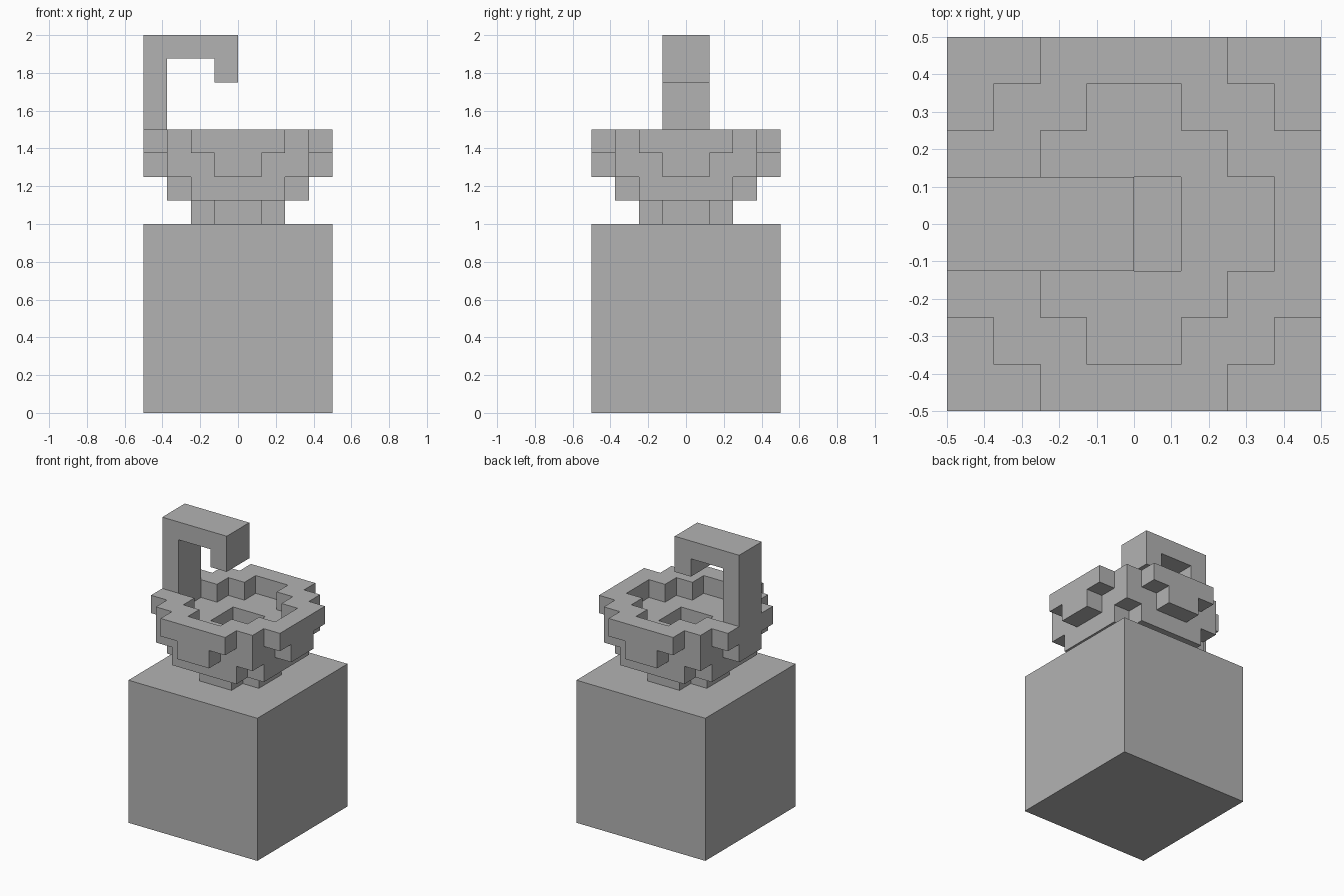
import bpy
import bmesh
from mathutils import Vector

CELL = 0.125

default = bpy.data.objects.get("Cube")
if default:
    bpy.data.objects.remove(default, do_unlink=True)

stone = bpy.data.materials.new("plain grey")
stone.use_nodes = True
grey = (0.45, 0.45, 0.45, 1.0)
stone.diffuse_color = grey
stone.node_tree.nodes["Principled BSDF"].inputs["Base Color"].default_value = grey


def finish(name, bm):
    bmesh.ops.remove_doubles(bm, verts=bm.verts, dist=0.0001)
    bmesh.ops.recalc_face_normals(bm, faces=bm.faces)
    mesh = bpy.data.meshes.new(name)
    bm.to_mesh(mesh)
    bm.free()
    mesh.materials.append(stone)
    obj = bpy.data.objects.new(name, mesh)
    bpy.context.collection.objects.link(obj)
    return obj


def extrude_profile(name, points, y_min, y_max):
    """Extrude an x-z outline along y."""
    bm = bmesh.new()
    face = bm.faces.new([bm.verts.new((x, y_min, z)) for x, z in points])
    ext = bmesh.ops.extrude_face_region(bm, geom=[face])
    moved = [g for g in ext["geom"] if isinstance(g, bmesh.types.BMVert)]
    bmesh.ops.translate(bm, verts=moved, vec=(0, y_max - y_min, 0))
    return finish(name, bm)


# Pedestal: one plain block
extrude_profile("pedestal", [(-0.5, 0), (0.5, 0), (0.5, 1), (-0.5, 1)], -0.5, 0.5)

# Hook standing on the left rim of the bowl
extrude_profile("hook", [(-0.5, 1.5), (-0.375, 1.5), (-0.375, 1.875), (-0.125, 1.875),
                         (-0.125, 1.75), (0, 1.75), (0, 2), (-0.5, 2)], -0.125, 0.125)

# Bowl: stepped half ball with a shallow basin and a small pit
BASIN = {3: 8, 2: 1}  # layer: squared radius of the hollow, in cells


def filled(cell):
    i, j, k = cell
    if not 0 <= k < 4:
        return False
    x, y, z = i + 0.5, j + 0.5, k - 3.5
    flat = x * x + y * y
    return flat + z * z < 16 and flat > BASIN.get(k, 0)


AXES = [Vector((1, 0, 0)), Vector((0, 1, 0)), Vector((0, 0, 1))]
bm = bmesh.new()
for i in range(-4, 4):
    for j in range(-4, 4):
        for k in range(4):
            if not filled((i, j, k)):
                continue
            centre = Vector((i + 0.5, j + 0.5, k + 0.5))
            for a, axis in enumerate(AXES):
                u, v = AXES[a - 2] / 2, AXES[a - 1] / 2
                for side in (-1, 1):
                    step = axis * side
                    if filled((i + step.x, j + step.y, k + step.z)):
                        continue
                    mid = centre + step / 2
                    ring = [mid - u - v, mid + u - v, mid + u + v, mid - u + v]
                    if side < 0:
                        ring.reverse()
                    bm.faces.new([bm.verts.new(p * CELL + Vector((0, 0, 1))) for p in ring])
bmesh.ops.remove_doubles(bm, verts=bm.verts, dist=0.0001)
finish("bowl", bm)
